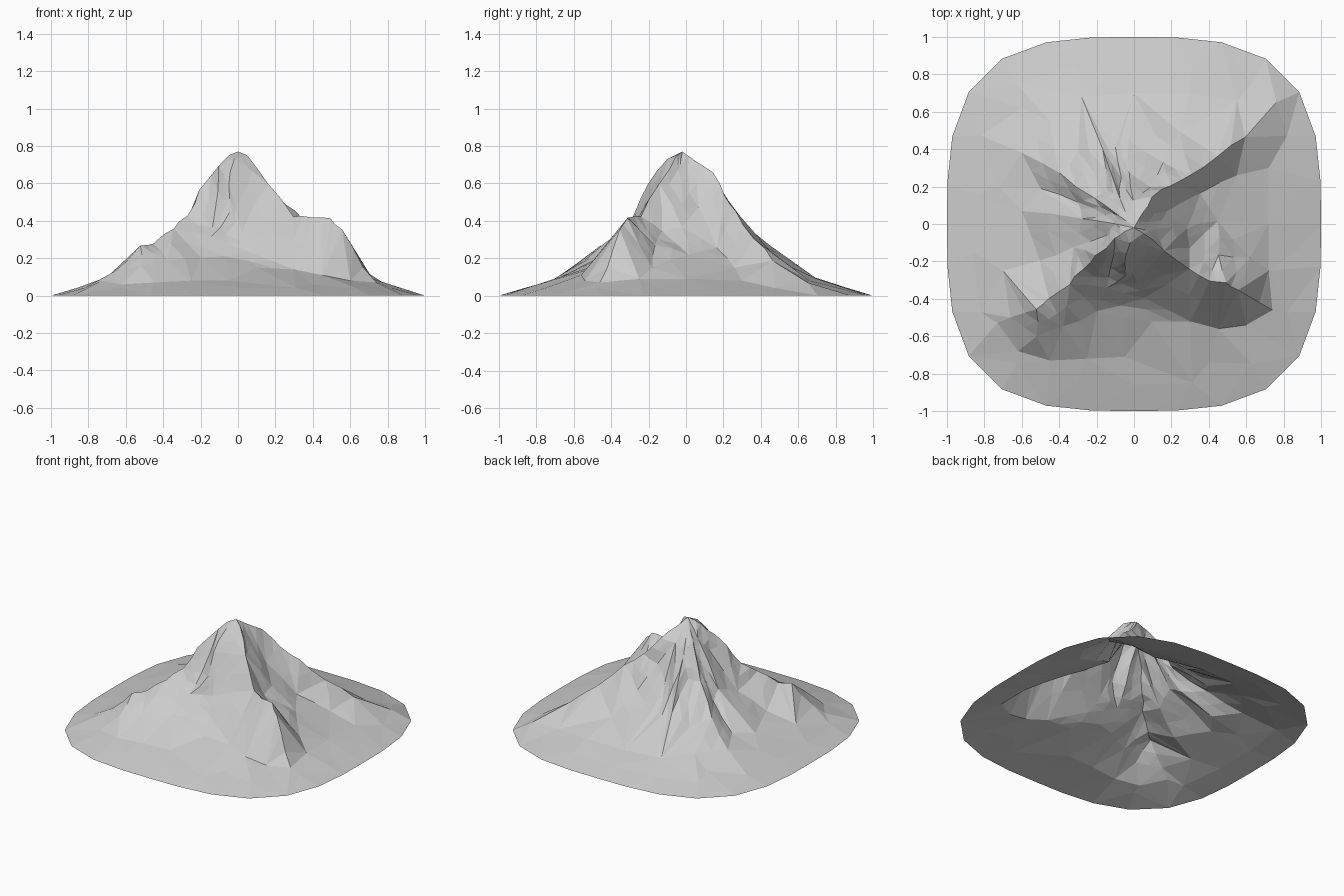
import bpy, bmesh, math, random
from mathutils import Vector
from mathutils.geometry import delaunay_2d_cdt

if "Cube" in bpy.data.objects:
    bpy.data.objects.remove(bpy.data.objects["Cube"])

random.seed(4)
SUMMIT = (0, -.02, .77)

# Crest lines running outward from the summit
ridges = [
    [(.04, .05, .72), (.1, .15, .66), (.2, .21, .54), (.3, .26, .45), (.45, .36, .31), (.6, .47, .19), (.76, .65, .07)],
    [(-.01, .12, .64), (-.03, .28, .43), (-.03, .45, .26)],
    [(-.08, .14, .57), (-.17, .4, .29), (-.28, .68, .1)],
    [(-.08, .05, .66), (-.22, .14, .43), (-.4, .27, .26), (-.6, .38, .13)],
    [(-.1, .0, .65), (-.28, .03, .35), (-.6, .07, .13)],
    [(-.05, -.04, .75), (-.1, -.08, .7), (-.2, -.17, .57), (-.27, -.24, .43), (-.35, -.32, .36), (-.45, -.4, .28), (-.52, -.46, .27), (-.66, -.5, .13)],
    [(-.02, -.1, .73), (-.05, -.21, .6), (-.04, -.27, .44)],
    [(.05, -.05, .75), (.16, -.14, .6), (.3, -.24, .43), (.4, -.31, .41), (.49, -.32, .42), (.56, -.36, .35), (.67, -.42, .15)],
    [(.12, -.03, .61), (.28, -.02, .37), (.45, .02, .22)],
]

# Valley lines between the crests
gullies = [
    [(.17, .07, .48), (.36, .17, .25), (.55, .26, .15)],
    [(.09, .2, .5), (.15, .33, .34), (.25, .5, .19)],
    [(-.07, .25, .4), (-.1, .42, .25)],
    [(-.14, .18, .44), (-.3, .38, .22), (-.45, .55, .13)],
    [(-.15, .05, .52), (-.3, .12, .29), (-.5, .19, .15)],
    [(-.15, -.06, .56), (-.32, -.12, .29), (-.5, -.2, .17)],
    [(-.12, -.24, .43), (-.15, -.34, .31), (-.2, -.47, .2)],
    [(.02, -.31, .34), (.05, -.4, .23), (.1, -.52, .15)],
    [(.3, -.13, .34), (.45, -.17, .27), (.62, -.18, .15)],
]

# Toe of the slopes, where they flatten into the apron
foot = [(-.05, -.71, .08), (.3, -.52, .14), (.45, -.56, .11), (.6, -.54, .08), (.4, -.74, .06),
        (.74, -.46, .07), (-.52, -.6, .16), (-.38, -.55, .19), (-.25, -.72, .08), (-.45, -.73, .07),
        (-.62, -.68, .06), (-.73, -.53, .08), (-.7, -.25, .1), (-.72, .2, .09),
        (-.6, .62, .07), (0, .7, .09), (.3, .7, .09), (.55, .66, .08),
        (.72, .3, .08), (.72, 0, .09), (.72, -.25, .09)]

pts, edges = [Vector(SUMMIT)], []
for line in ridges + gullies:
    prev = 0 if line in ridges else None
    for p in line:
        pts.append(Vector(p))
        if prev is not None:
            edges.append((prev, len(pts) - 1))
        prev = len(pts) - 1
pts += [Vector(p) for p in foot]


# Rounded-square rim and apron ring
def ring(n, scale, z, phase):
    out = []
    for i in range(n):
        a = 2 * math.pi * (i + phase) / n
        c, s = math.cos(a), math.sin(a)
        r = scale / (abs(c) ** 3.2 + abs(s) ** 3.2) ** (1 / 3.2)
        out.append(Vector((r * c, r * s, z)))
    return out


pts += ring(18, .86, .042, .5)
rim_start = len(pts)
pts += ring(28, 1, 0, 0)
rim = list(range(rim_start, len(pts)))
edges += list(zip(rim, rim[1:] + rim[:1]))

# Triangulate the landform lines into a faceted sheet
co, _, faces, origins, _, _ = delaunay_2d_cdt([p.xy for p in pts], edges, [], 0, 1e-5)
bm = bmesh.new()
verts = []
for c, o in zip(co, origins):
    if o:
        z = pts[o[0]].z
    else:
        near = sorted(pts, key=lambda p: (p.xy - c).length)[:3]
        z = sum(p.z for p in near) / 3
    verts.append(bm.verts.new((c.x, c.y, z)))
for f in faces:
    bm.faces.new([verts[i] for i in f])

# Break the upper slopes into smaller crags
steep = [e for e in bm.edges if min(v.co.z for v in e.verts) > .12]
bmesh.ops.subdivide_edges(bm, edges=steep, cuts=1, use_grid_fill=True)
for v in bm.verts:
    if .16 < v.co.z < .7:
        v.co += Vector([random.uniform(-.007, .007) for _ in range(3)])
bmesh.ops.triangulate(bm, faces=bm.faces)
bmesh.ops.recalc_face_normals(bm, faces=bm.faces)
if sum(f.normal.z for f in bm.faces) < 0:
    bmesh.ops.reverse_faces(bm, faces=bm.faces)

mesh = bpy.data.meshes.new("mountain")
bm.to_mesh(mesh)
bm.free()
mountain = bpy.data.objects.new("mountain", mesh)
bpy.context.collection.objects.link(mountain)
